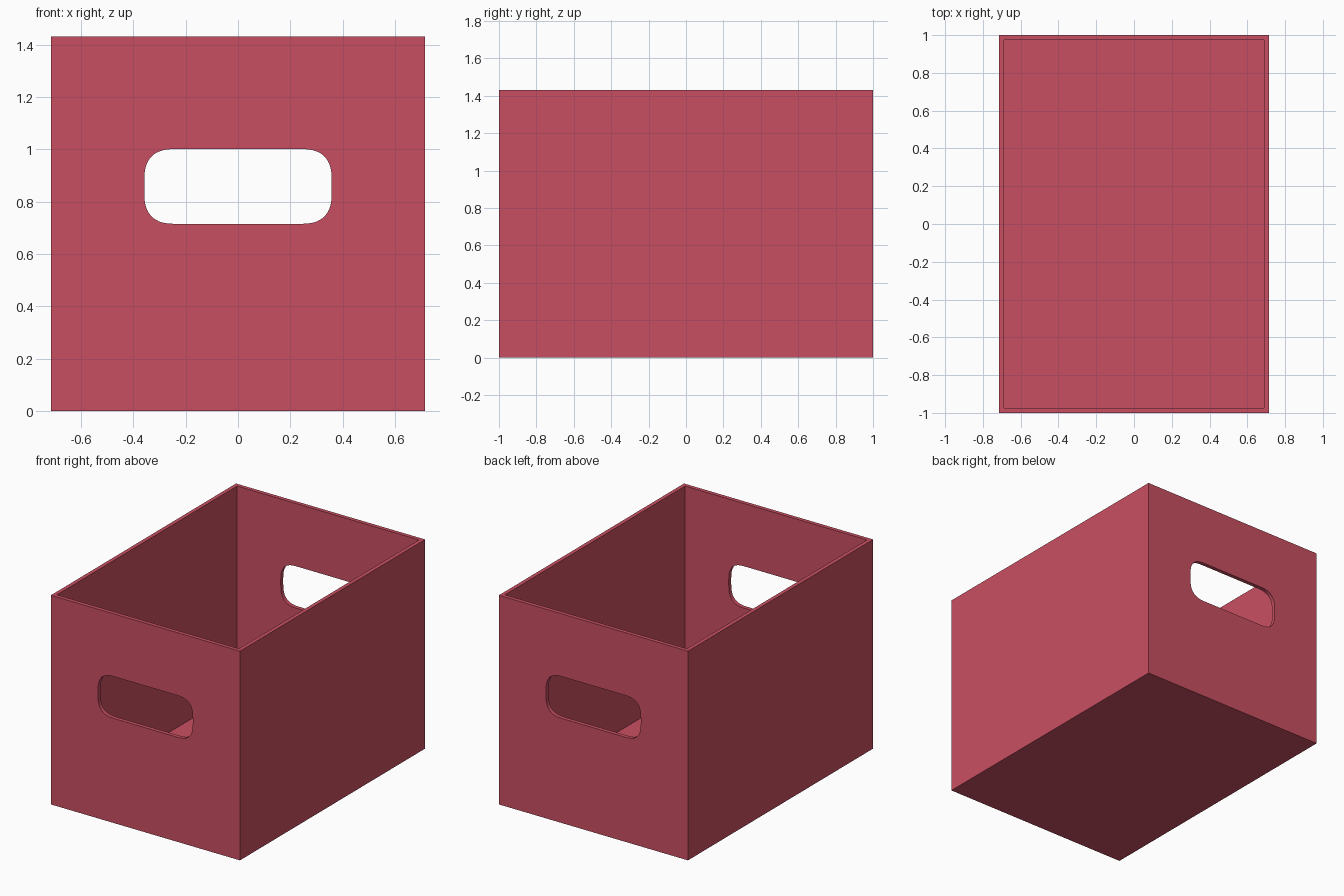
import bpy, bmesh, math

default = bpy.data.objects.get("Cube")
if default:
    bpy.data.objects.remove(default, do_unlink=True)

WIDTH, DEPTH, HEIGHT, WALL = 1.43, 2.0, 1.43, 0.027
HOLE_HALF_W, HOLE_HALF_H, HOLE_Z = 0.358, 0.143, 0.858
CORNER, ROUNDNESS, STEPS = 0.12, 2.6, 10

red = bpy.data.materials.new("raspberry red")
red.use_nodes = True
colour = (0.584, 0.078, 0.122, 1)
red.diffuse_color = colour
red.node_tree.nodes["Principled BSDF"].inputs["Base Color"].default_value = colour


def add_object(name, bm):
    bmesh.ops.recalc_face_normals(bm, faces=bm.faces)
    mesh = bpy.data.meshes.new(name)
    bm.to_mesh(mesh)
    bm.free()
    mesh.materials.append(red)
    obj = bpy.data.objects.new(name, mesh)
    bpy.context.collection.objects.link(obj)
    return obj


# Open box: inset the top of a block and push the inner face down to the floor
bm = bmesh.new()
bmesh.ops.create_cube(bm, size=1)
for v in bm.verts:
    v.co = (v.co.x * WIDTH, v.co.y * DEPTH, (v.co.z + 0.5) * HEIGHT)
top = max(bm.faces, key=lambda f: f.calc_center_median().z)
bmesh.ops.inset_region(bm, faces=[top], thickness=WALL, use_even_offset=True)
pushed = bmesh.ops.extrude_face_region(bm, geom=[top])
if top.is_valid:
    bmesh.ops.delete(bm, geom=[top], context='FACES_ONLY')
for v in [g for g in pushed["geom"] if isinstance(g, bmesh.types.BMVert)]:
    v.co.z = WALL
crate = add_object("storage_crate", bm)

# Handle cutter: soft-cornered slot running through both end walls
bm = bmesh.new()
outline = []
for quadrant in range(4):
    for i in range(STEPS + 1):
        a = math.pi / 2 * (quadrant + i / STEPS)
        c, s = math.cos(a), math.sin(a)
        sx = 1 if quadrant in (0, 3) else -1
        sz = 1 if quadrant < 2 else -1
        x = sx * (HOLE_HALF_W - CORNER + CORNER * abs(c) ** (2 / ROUNDNESS))
        z = sz * (HOLE_HALF_H - CORNER + CORNER * abs(s) ** (2 / ROUNDNESS))
        outline.append(bm.verts.new((x, -DEPTH, HOLE_Z + z)))
slot = bm.faces.new(outline)
far = bmesh.ops.extrude_face_region(bm, geom=[slot])
for v in [g for g in far["geom"] if isinstance(g, bmesh.types.BMVert)]:
    v.co.y = DEPTH
cutter = add_object("handle_cutter", bm)
cutter.hide_render = True

# Cut the two handles, then discard the cutter
cut = crate.modifiers.new("handles", 'BOOLEAN')
cut.operation = 'DIFFERENCE'
cut.solver = 'EXACT'
cut.object = cutter
bpy.ops.object.select_all(action='DESELECT')
crate.select_set(True)
bpy.context.view_layer.objects.active = crate
bpy.ops.object.modifier_apply(modifier=cut.name)
bpy.data.objects.remove(cutter, do_unlink=True)

# Smooth the rounded handle corners, keep the box edges crisp
bpy.ops.object.shade_smooth_by_angle(angle=math.radians(30))
